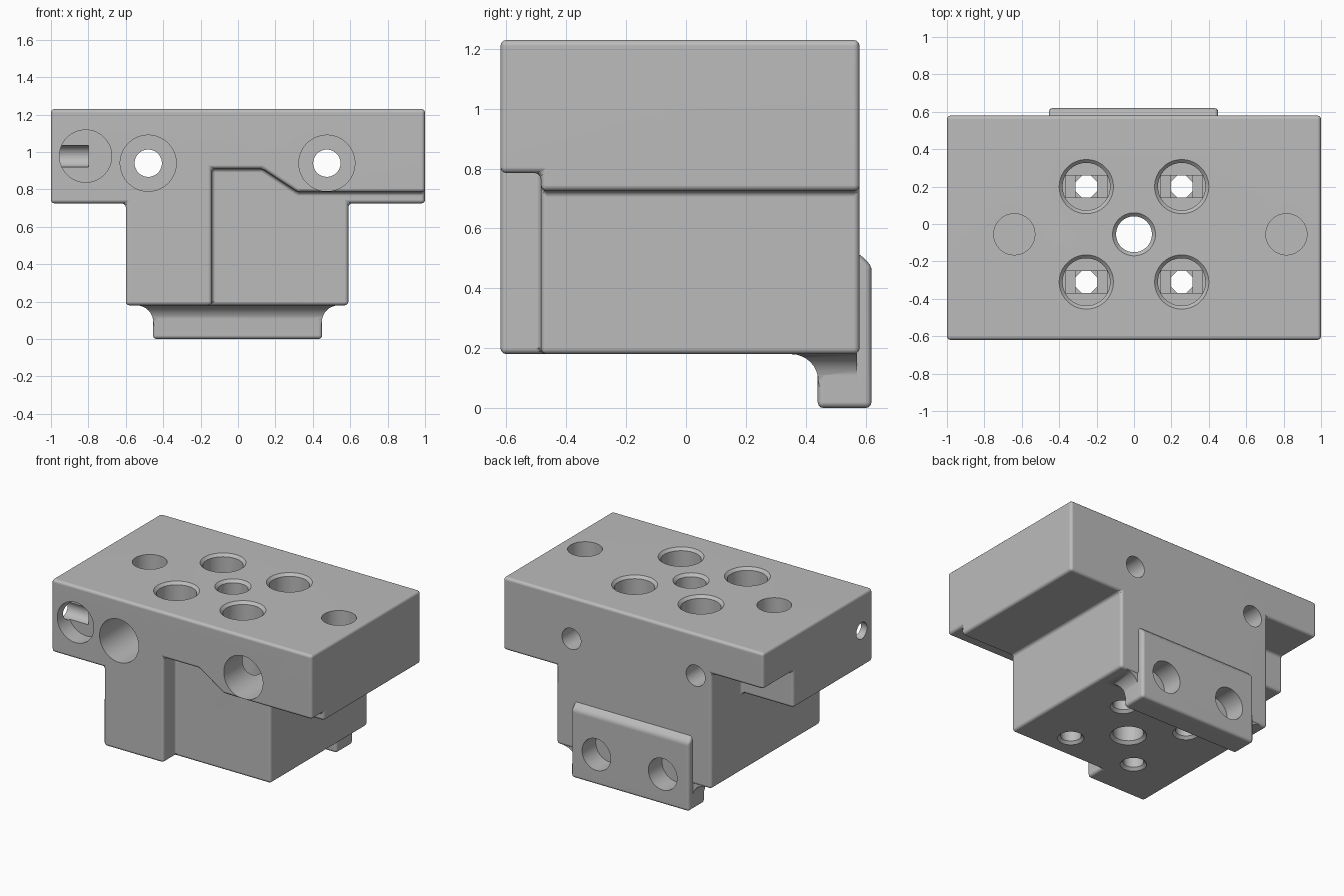
import bpy
import bmesh
from math import cos, sin, pi
from mathutils import Vector, Matrix

if "Cube" in bpy.data.objects:
    bpy.data.objects.remove(bpy.data.objects["Cube"], do_unlink=True)

steel = bpy.data.materials.new("plain_grey")
GREY = (0.5, 0.5, 0.5, 1)
steel.diffuse_color = GREY
steel.use_nodes = True
steel.node_tree.nodes["Principled BSDF"].inputs["Base Color"].default_value = GREY


def finish(bm, name):
    bmesh.ops.recalc_face_normals(bm, faces=bm.faces[:])
    mesh = bpy.data.meshes.new(name)
    bm.to_mesh(mesh)
    bm.free()
    mesh.materials.append(steel)
    obj = bpy.data.objects.new(name, mesh)
    bpy.context.scene.collection.objects.link(obj)
    return obj


def loft(name, rings):
    """Skin a stack of equal rings and cap both ends."""
    bm = bmesh.new()
    loops = [[bm.verts.new(p) for p in ring] for ring in rings]
    n = len(loops[0])
    for a, b in zip(loops, loops[1:]):
        for i in range(n):
            j = (i + 1) % n
            bm.faces.new((a[i], a[j], b[j], b[i]))
    bm.faces.new(loops[0])
    bm.faces.new(loops[-1])
    return finish(bm, name)


def box(name, x, y, z):
    return loft(name, [[(x[0], y[0], h), (x[1], y[0], h), (x[1], y[1], h), (x[0], y[1], h)] for h in z])


def apply(obj, kind, **settings):
    mod = obj.modifiers.new(kind.lower(), kind)
    for key, value in settings.items():
        setattr(mod, key, value)
    with bpy.context.temp_override(object=obj, active_object=obj, selected_objects=[obj]):
        bpy.ops.object.modifier_apply(modifier=mod.name)


def combine(obj, other, operation="DIFFERENCE"):
    apply(obj, "BOOLEAN", object=other, operation=operation, solver="EXACT")
    bpy.data.objects.remove(other, do_unlink=True)


def bevel(obj):
    apply(obj, "BEVEL", width=0.02, segments=3, limit_method="ANGLE", angle_limit=0.5)


def drill(start, end, r1, r2=None, sides=48):
    """Cut a round or tapered hole between two points."""
    a, b = Vector(start), Vector(end)
    turn = (b - a).to_track_quat("Z", "Y").to_matrix().to_4x4()
    bm = bmesh.new()
    bmesh.ops.create_cone(bm, cap_ends=True, segments=sides, radius1=r1,
                          radius2=r1 if r2 is None else r2, depth=(b - a).length,
                          matrix=Matrix.Translation((a + b) / 2) @ turn @ Matrix.Rotation(pi / sides, 4, "Z"))
    combine(block, finish(bm, "hole_cutter"))


BACK, FRONT, BASE, TOP = 0.58, -0.62, 0.18, 1.23

# T-shaped block
tee = [(-0.6, BASE), (0.59, BASE), (0.59, 0.725), (1, 0.725), (1, TOP), (-1, TOP), (-1, 0.725), (-0.6, 0.725)]
block = loft("mounting_block", [[(x, y, z) for x, z in tee] for y in (FRONT, BACK)])

# Stepped front recess and the notch under the rear of one arm
recess = [(-0.14, 0.1), (-0.14, 0.91), (0.13, 0.91), (0.32, 0.785), (1.1, 0.785), (1.1, 0.1)]
combine(block, loft("recess_cutter", [[(x, y, z) for x, z in recess] for y in (-0.8, -0.485)]))
combine(block, box("notch_cutter", (-1.1, -0.6), (0.25, 0.7), (0.6, 0.98)))
bevel(block)

# Rear foot plate with a flared root
side = [(0.44, 0), (0.62, 0), (0.62, 0.475), (0.575, 0.52), (0.5, 0.52), (0.44, 0.4)]
foot = loft("foot_plate", [[(x, y, z) for y, z in side] for x in (-0.455, 0.45)])
bevel(foot)
R = 0.09
flare = [(-0.004, 0.07)] + [(R * (1 - cos(t)), BASE - R + R * sin(t)) for t in [k * pi / 16 for k in range(9)]]
flare.append((R, BASE + 0.03))
root = loft("foot_root", [[(-0.453 - o, 0.442 - o, z), (0.448 + o, 0.442 - o, z),
                           (0.448 + o, 0.572, z), (-0.453 - o, 0.572, z)] for o, z in flare])
combine(block, foot, "UNION")
combine(block, root, "UNION")

# Four counterbored vertical holes with stepped seats
SEAT = 0.7
for x in (-0.255, 0.255):
    for y in (-0.31, 0.2):
        drill((x, y, TOP + 0.1), (x, y, SEAT), 0.127)
        drill((x, y, TOP + 0.01), (x, y, TOP - 0.02), 0.155, 0.125)
        combine(block, box("slot_cutter", (x - 0.11, x + 0.11), (y - 0.058, y + 0.058), (SEAT - 0.02, SEAT + 0.02)))
        combine(block, box("square_cutter", (x - 0.058, x + 0.058), (y - 0.058, y + 0.058), (SEAT - 0.04, SEAT)))
        drill((x, y, SEAT), (x, y, SEAT - 0.07), 0.063, sides=8)
        drill((x, y, SEAT - 0.06), (x, y, 0.1), 0.065)
        drill((x, y, BASE - 0.01), (x, y, BASE + 0.02), 0.093, 0.063)

# Central through hole and two blind dowel holes
MID = -0.055
drill((0, MID, TOP + 0.1), (0, MID, 0.1), 0.096)
drill((0, MID, TOP + 0.01), (0, MID, TOP - 0.02), 0.125, 0.095)
drill((0, MID, BASE - 0.01), (0, MID, BASE + 0.02), 0.125, 0.095)
for x in (-0.64, 0.815):
    drill((x, MID, TOP + 0.1), (x, MID, TOP - 0.13), 0.11)

# Counterbored front-to-back bolt holes
for x in (-0.48, 0.475):
    drill((x, FRONT - 0.1, 0.94), (x, -0.1, 0.94), 0.15)
    drill((x, -0.15, 0.94), (x, BACK + 0.1, 0.94), 0.073)

# Front pocket with its side port
drill((-0.815, FRONT - 0.1, 0.978), (-0.815, -0.5, 0.978), 0.14)
drill((-1.1, -0.5, 0.978), (-0.8, -0.5, 0.978), 0.058)

# Blind holes in the foot plate
for x in (-0.255, 0.255):
    drill((x, 0.75, 0.21), (x, 0.47, 0.21), 0.11)

# Smooth the rounded edges, keep flat faces flat
bpy.ops.object.select_all(action="DESELECT")
block.select_set(True)
bpy.context.view_layer.objects.active = block
bpy.ops.object.shade_smooth_by_angle(angle=0.6)
weighted = block.modifiers.new("weighted_normals", "WEIGHTED_NORMAL")
weighted.keep_sharp = True
for slot in block.material_slots:
    slot.material = steel
